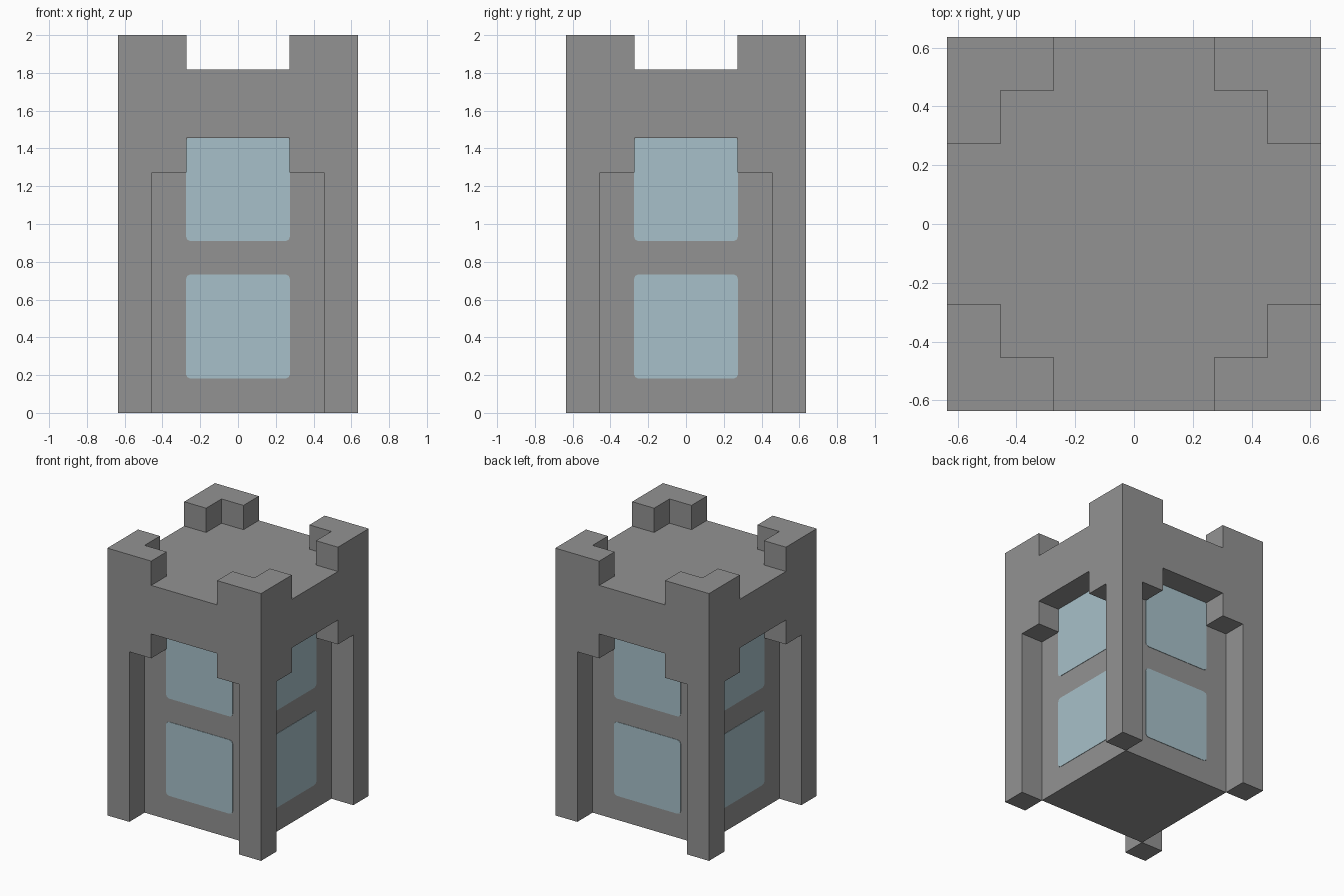
import bpy
import bmesh
import math
from mathutils import Matrix, Vector

cube = bpy.data.objects.get("Cube")
if cube:
    bpy.data.objects.remove(cube, do_unlink=True)

U = 2 / 11  # one building module


def material(name, color):
    mat = bpy.data.materials.new(name)
    mat.use_nodes = True
    mat.diffuse_color = color
    mat.node_tree.nodes["Principled BSDF"].inputs["Base Color"].default_value = color
    return mat


def finish(name, bm, mat):
    mesh = bpy.data.meshes.new(name)
    bm.to_mesh(mesh)
    bm.free()
    mesh.materials.append(mat)
    obj = bpy.data.objects.new(name, mesh)
    bpy.context.collection.objects.link(obj)
    return obj


stone = material("stone grey", (0.29, 0.29, 0.29, 1))
glass = material("pale blue glass", (0.39, 0.53, 0.585, 1))

# Tower: a block plan of core, corner legs, brackets, collar and battlements
PLAN = [-3.5, -2.5, -1.5, 1.5, 2.5, 3.5]
LEVELS = [0, 7, 8, 10, 11]
AXES = (PLAN, PLAN, LEVELS)


def solid(cell):
    if any(c < 0 or c >= len(a) - 1 for c, a in zip(cell, AXES)):
        return False
    x, y, z = ((a[c] + a[c + 1]) / 2 for c, a in zip(cell, AXES))
    near, far = sorted((abs(x), abs(y)))
    leg = near > 2.5
    bracket = near > 1.5 and far > 2.5
    core = far < 2.5
    if z < 7:
        return core or leg
    if z < 8:
        return core or bracket
    return z < 10 or bracket


bm = bmesh.new()
for i in range(5):
    for j in range(5):
        for k in range(4):
            cell = (i, j, k)
            if not solid(cell):
                continue
            for axis in range(3):
                for side in (0, 1):
                    beside = list(cell)
                    beside[axis] += 2 * side - 1
                    if solid(beside):
                        continue
                    b, c = (axis + 1) % 3, (axis + 2) % 3
                    loop = [(0, 0), (1, 0), (1, 1), (0, 1)]
                    verts = []
                    for db, dc in loop if side else reversed(loop):
                        p = Vector()
                        p[axis] = AXES[axis][cell[axis] + side] * U
                        p[b] = AXES[b][cell[b] + db] * U
                        p[c] = AXES[c][cell[c] + dc] * U
                        verts.append(bm.verts.new(p))
                    bm.faces.new(verts)
bmesh.ops.remove_doubles(bm, verts=bm.verts, dist=0.001)
bmesh.ops.dissolve_limit(bm, angle_limit=0.01, verts=bm.verts, edges=bm.edges)
finish("tower", bm, stone)

# Windows: thin panes with clipped corners, two on each wall
for name, z in (("lower_windows", 2.515 * U), ("upper_windows", 6.52 * U)):
    bm = bmesh.new()
    size = Matrix.Diagonal((0.552, 0.006, 0.553, 1))
    bmesh.ops.create_cube(bm, size=1, matrix=Matrix.Translation((0, -2.5 * U, z)) @ size)
    corners = [e for e in bm.edges if abs(e.verts[0].co.y - e.verts[1].co.y) > 0.001]
    bmesh.ops.bevel(bm, geom=corners, offset=0.026, segments=2, profile=0.5,
                    affect='EDGES')
    pane = bm.verts[:] + bm.edges[:] + bm.faces[:]
    for quarter in (1, 2, 3):
        copy = bmesh.ops.duplicate(bm, geom=pane)["geom"]
        bmesh.ops.rotate(bm, verts=[g for g in copy if isinstance(g, bmesh.types.BMVert)],
                         cent=(0, 0, 0),
                         matrix=Matrix.Rotation(quarter * math.pi / 2, 3, 'Z'))
    finish(name, bm, glass)
